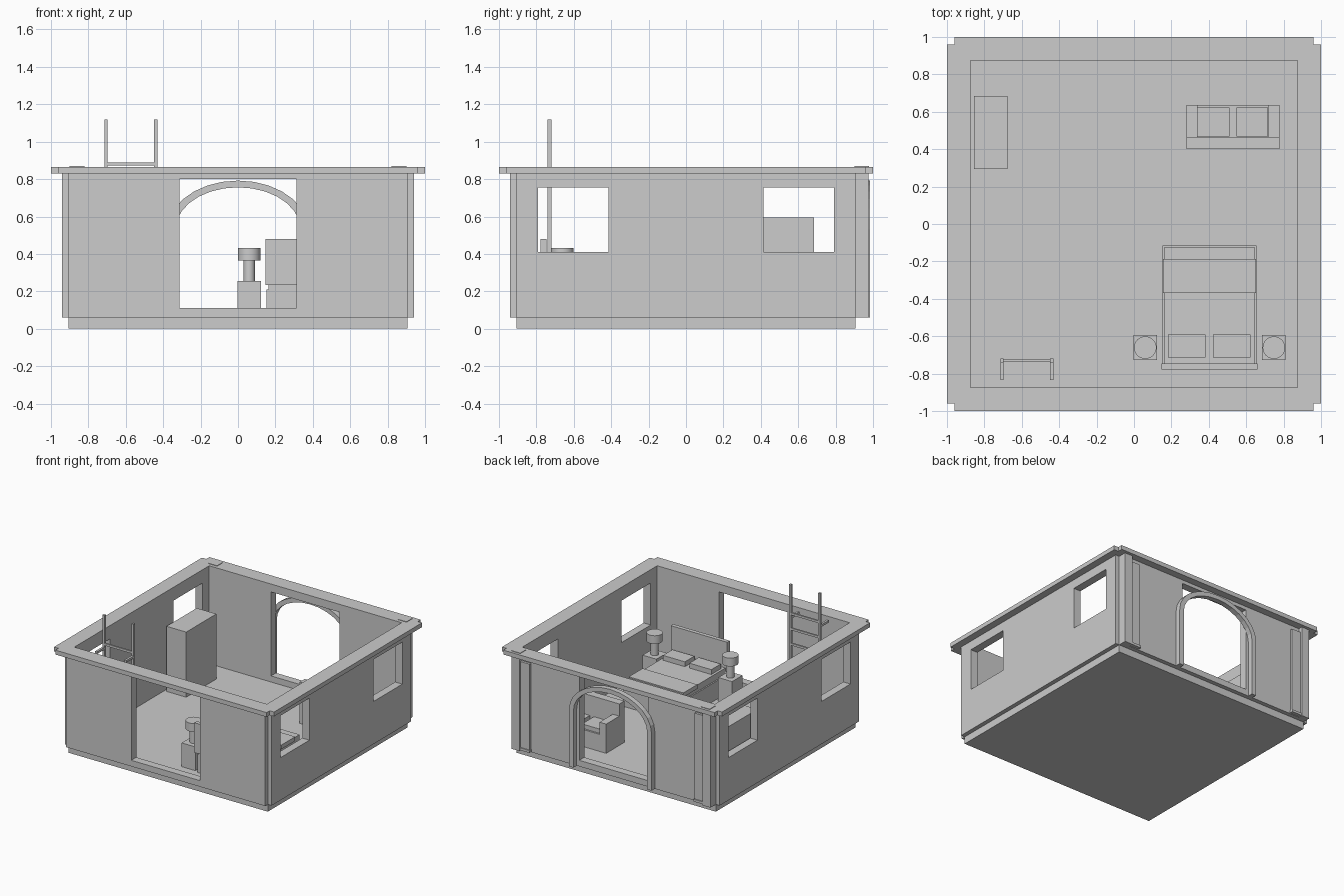
import bpy, bmesh, math

cube = bpy.data.objects.get("Cube")
if cube:
    bpy.data.objects.remove(cube, do_unlink=True)

grey = bpy.data.materials.new("plain grey")
grey.use_nodes = True
COLOUR = (0.604, 0.604, 0.604, 1)
grey.diffuse_color = COLOUR
grey.node_tree.nodes["Principled BSDF"].inputs["Base Color"].default_value = COLOUR


def finish(name, bm):
    bmesh.ops.recalc_face_normals(bm, faces=bm.faces)
    mesh = bpy.data.meshes.new(name)
    bm.to_mesh(mesh)
    bm.free()
    mesh.materials.append(grey)
    ob = bpy.data.objects.new(name, mesh)
    bpy.context.scene.collection.objects.link(ob)
    return ob


def box(name, x, y, z):
    """Box from (low, high) ranges on each axis."""
    bm = bmesh.new()
    bmesh.ops.create_cube(bm, size=1)
    for v in bm.verts:
        v.co = [min(r) if c < 0 else max(r) for c, r in zip(v.co, (x, y, z))]
    return finish(name, bm)


def prism(name, outline, depth):
    """Extrude a closed outline of 3D points along a vector."""
    bm = bmesh.new()
    face = bm.faces.new([bm.verts.new(p) for p in outline])
    new = bmesh.ops.extrude_face_region(bm, geom=[face])["geom"]
    bmesh.ops.translate(bm, vec=depth, verts=[g for g in new if isinstance(g, bmesh.types.BMVert)])
    return finish(name, bm)


def cylinder(name, x, y, radius, z):
    bm = bmesh.new()
    bmesh.ops.create_cone(bm, cap_ends=True, segments=32, radius1=radius, radius2=radius, depth=z[1] - z[0])
    bmesh.ops.translate(bm, vec=(x, y, sum(z) / 2), verts=bm.verts)
    ob = finish(name, bm)
    bpy.context.view_layer.objects.active = ob
    ob.select_set(True)
    bpy.ops.object.shade_smooth_by_angle(angle=math.radians(40))
    ob.select_set(False)


def notched_slab(name, out, notch, z):
    """Square slab with a small square cut from each corner."""
    i = out - notch
    outline = []
    for turn in range(4):
        for px, py in ((out, i), (i, i), (i, out)):
            for _ in range(turn):
                px, py = -py, px
            outline.append((px, py, z[0]))
    return prism(name, outline, (0, 0, z[1] - z[0]))


def cut(ob, *ranges):
    """Subtract a box and remove the cutter."""
    cutter = box("cutter", *ranges)
    cutter.hide_render = True
    mod = ob.modifiers.new("opening", "BOOLEAN")
    mod.operation = "DIFFERENCE"
    mod.solver = "EXACT"
    mod.object = cutter
    bpy.context.view_layer.objects.active = ob
    bpy.ops.object.modifier_apply(modifier=mod.name)
    bpy.data.objects.remove(cutter, do_unlink=True)


ROOM = (-0.875, 0.875)
THROUGH = (-2, 2)
FLOOR = 0.06
SILL = 0.11
WALL_TOP = 0.829

# Shell: floor slab, walls with raised sills and openings, and top rim
box("floor_slab", (-0.905, 0.905), (-0.905, 0.905), (0, FLOOR))
walls = notched_slab("walls", 0.94, 0.035, (FLOOR, WALL_TOP))
cut(walls, ROOM, ROOM, THROUGH)
cut(walls, (-0.312, 0.312), THROUGH, (SILL, 0.80))
for y in ((-0.792, -0.415), (0.415, 0.79)):
    cut(walls, THROUGH, y, (0.41, 0.755))
rim = notched_slab("top_rim", 1.0, 0.04, (WALL_TOP, 0.865))
cut(rim, ROOM, ROOM, THROUGH)

# Arched trim around the back opening
STEPS = 14


def arc(a, b, sign):
    pts = [(sign * a, 0.94, FLOOR)]
    for k in range(STEPS + 1):
        t = math.pi * k / STEPS
        pts.append((sign * a * math.cos(t), 0.94, 0.53 + b * math.sin(t)))
    return pts + [(-sign * a, 0.94, FLOOR)]


prism("back_arch_trim", arc(0.375, 0.262, 1) + arc(0.335, 0.226, -1), (0, 0.043, 0))

# Back corner posts with caps, and a shallow panel beside each
for side, s in (("left", 1), ("right", -1)):
    box(side + "_post", (s * 0.833, s * 0.905), (0.905, 0.975), (FLOOR, WALL_TOP))
    box(side + "_post_cap", (s * 0.822, s * 0.9), (0.902, 0.978), (0.86, 0.869))
    box(side + "_panel", (s * 0.75, s * 0.833), (0.93, 0.96), (0.085, 0.79))
    box(side + "_panel_foot", (s * 0.745, s * 0.833), (0.93, 0.968), (0.065, 0.085))

# Wardrobe
box("wardrobe", (-0.855, -0.676), (0.293, 0.685), (FLOOR, 0.595))

# Bed
box("bed_frame", (0.152, 0.655), (-0.745, -0.115), (FLOOR, 0.21))
box("mattress", (0.163, 0.645), (-0.745, -0.122), (0.21, 0.265))
box("bed_throw", (0.155, 0.652), (-0.368, -0.188), (0.24, 0.275))
box("headboard", (0.147, 0.66), (-0.778, -0.745), (0.235, 0.48))
for x in (0.183, 0.423):
    box("pillow", (x, x + 0.2), (-0.713, -0.59), (0.265, 0.305))

# Nightstands and lamps
for x in (0.06, 0.748):
    box("nightstand", (x - 0.063, x + 0.063), (-0.728, -0.594), (FLOOR, 0.255))
    cylinder("lamp_stem", x, -0.661, 0.03, (0.255, 0.37))
    cylinder("lamp_shade", x, -0.661, 0.06, (0.365, 0.433))

# Sofa facing the back
box("sofa_base", (0.28, 0.778), (0.465, 0.637), (FLOOR, 0.2))
box("sofa_back", (0.28, 0.778), (0.40, 0.465), (FLOOR, 0.40))
for x in (0.28, 0.718):
    box("sofa_arm", (x, x + 0.06), (0.465, 0.637), (0.2, 0.30))
for x in (0.34, 0.547):
    box("sofa_cushion", (x, x + 0.17), (0.467, 0.622), (0.2, 0.235))

# Ladder
for x in (-0.715, -0.449):
    box("ladder_rail", (x, x + 0.018), (-0.74, -0.72), (FLOOR, 1.12))
    box("ladder_arm", (x, x + 0.018), (-0.835, -0.72), (0.84, 0.858))
for k in range(7):
    z = 0.872 - 0.125 * k
    box("ladder_rung", (-0.7, -0.445), (-0.737, -0.723), (z, z + 0.018))
